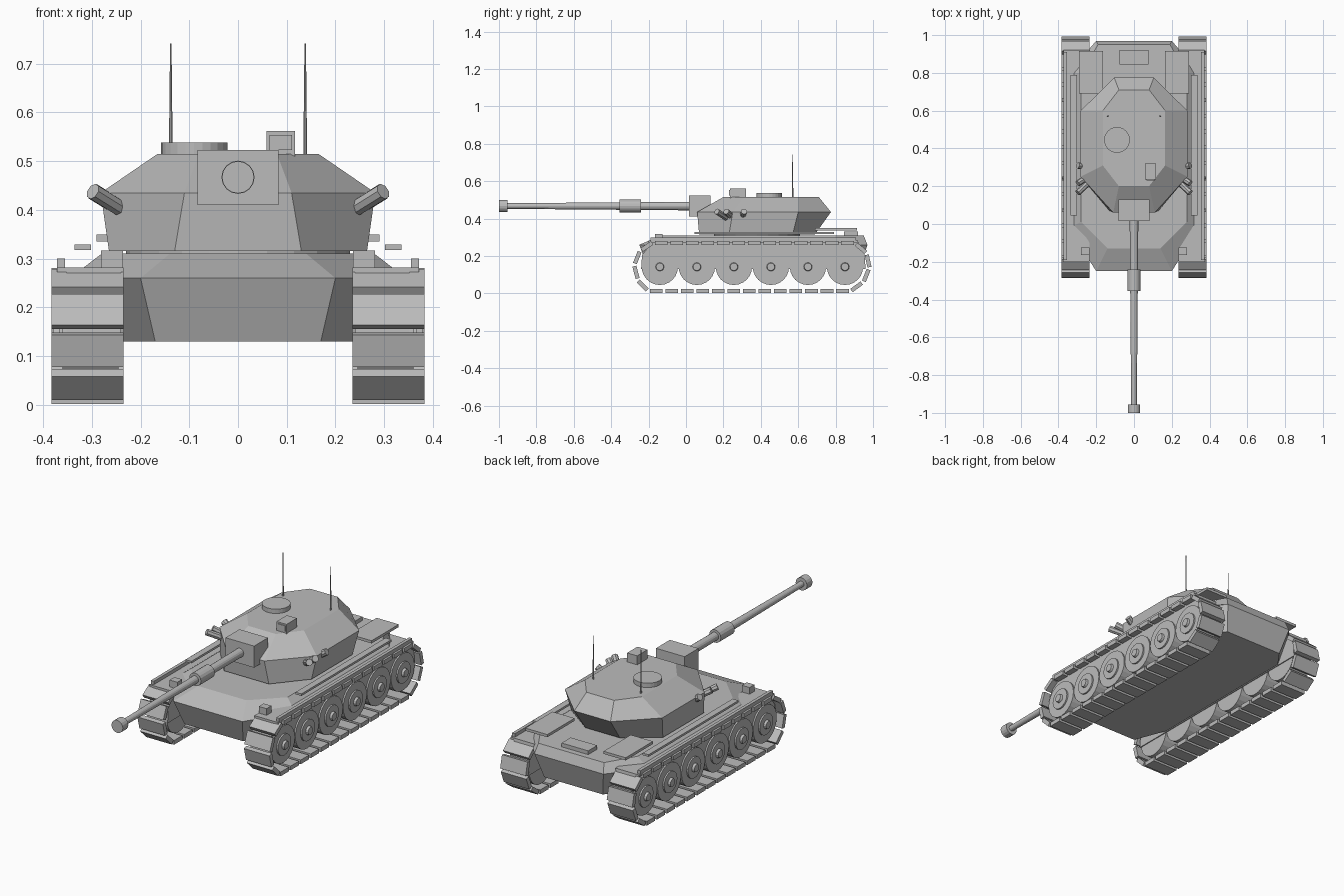
import bpy, bmesh, math
from mathutils import Vector, Matrix

if "Cube" in bpy.data.objects:
    bpy.data.objects.remove(bpy.data.objects["Cube"])

grey = bpy.data.materials.new("plain_grey")
grey.diffuse_color = (0.5, 0.5, 0.5, 1)
grey.use_nodes = True
grey.node_tree.nodes["Principled BSDF"].inputs["Base Color"].default_value = grey.diffuse_color


def finish(bm, name):
    bmesh.ops.recalc_face_normals(bm, faces=bm.faces[:])
    me = bpy.data.meshes.new(name)
    bm.to_mesh(me)
    bm.free()
    me.materials.append(grey)
    ob = bpy.data.objects.new(name, me)
    bpy.context.collection.objects.link(ob)
    return ob


def add_box(bm, lo, hi):
    lo, hi = Vector(lo), Vector(hi)
    m = Matrix.Translation((lo + hi) / 2) @ Matrix.Diagonal((*(hi - lo), 1))
    return bmesh.ops.create_cube(bm, size=1, matrix=m)["verts"]


def box(name, lo, hi):
    bm = bmesh.new()
    add_box(bm, lo, hi)
    return finish(bm, name)


def add_tube(bm, a, b, r1, r2, sides):
    a, b = Vector(a), Vector(b)
    q = (b - a).to_track_quat('Z', 'Y').to_matrix().to_4x4()
    bmesh.ops.create_cone(bm, cap_ends=True, segments=sides, radius1=r1, radius2=r2,
                          depth=(b - a).length, matrix=Matrix.Translation((a + b) / 2) @ q)


def tube(name, a, b, r1, r2=None, sides=16):
    bm = bmesh.new()
    add_tube(bm, a, b, r1, r1 if r2 is None else r2, sides)
    return finish(bm, name)


def loft(name, rings):
    """Stack horizontal outlines; each is (z, right-hand points front to back)."""
    bm = bmesh.new()
    loops = []
    for z, half in rings:
        pts = half + [(-x, y) for x, y in reversed(half)]
        loops.append([bm.verts.new((x, y, z)) for x, y in pts])
    n = len(loops[0])
    for lower, upper in zip(loops, loops[1:]):
        for i in range(n):
            j = (i + 1) % n
            bm.faces.new((lower[i], lower[j], upper[j], upper[i]))
    bm.faces.new(loops[0])
    bm.faces.new(loops[-1])
    return finish(bm, name)


# Hull: tub between the tracks and wider sloped deck
loft("lower_hull", [
    (0.13, [(0.17, -0.20), (0.235, -0.03), (0.235, 0.84), (0.17, 0.93)]),
    (0.26, [(0.20, -0.25), (0.235, -0.19), (0.235, 0.92), (0.20, 0.97)])])
loft("upper_hull", [
    (0.26, [(0.20, -0.25), (0.345, -0.02), (0.345, 0.80), (0.20, 0.97)]),
    (0.31, [(0.14, -0.13), (0.28, 0.01), (0.28, 0.80), (0.19, 0.95)])])

# Turret: faceted body on a ring
tube("turret_ring", (0, 0.38, 0.30), (0, 0.38, 0.32), 0.23, sides=24)
loft("turret", [
    (0.316, [(0.13, 0.07), (0.265, 0.23), (0.265, 0.57), (0.10, 0.69)]),
    (0.435, [(0.11, 0.06), (0.282, 0.25), (0.282, 0.60), (0.105, 0.775)]),
    (0.515, [(0.08, 0.20), (0.165, 0.31), (0.165, 0.60), (0.08, 0.71)])])
box("mantlet", (-0.083, 0.015, 0.41), (0.083, 0.13, 0.523))

# Gun
GZ = 0.467
tube("gun_base", (0, 0.03, GZ), (0, -0.25, GZ), 0.023, 0.021)
tube("gun_sleeve", (0, -0.24, GZ), (0, -0.355, GZ), 0.034)
tube("gun_barrel", (0, -0.35, GZ), (0, -0.96, GZ), 0.02, 0.015)
tube("muzzle", (0, -0.955, GZ), (0, -1.0, GZ), 0.033)

# Roof fittings
tube("cupola", (-0.09, 0.445, 0.51), (-0.09, 0.445, 0.538), 0.068, sides=24)
box("sight", (0.059, 0.235, 0.508), (0.117, 0.32, 0.562))
box("sight_window", (0.065, 0.231, 0.523), (0.111, 0.236, 0.554))
box("engine_hatch", (-0.077, 0.845, 0.305), (0.077, 0.92, 0.33))

# Centre line of one track in the y-z plane
PATH = [Vector(p) for p in [(-0.20, 0.012), (0.88, 0.012), (0.953, 0.065), (0.985, 0.15),
                            (0.96, 0.225), (0.90, 0.27), (-0.19, 0.27), (-0.247, 0.225),
                            (-0.277, 0.15), (-0.255, 0.065)]]


def path_point(d):
    for a, b in zip(PATH, PATH[1:] + PATH[:1]):
        length = (b - a).length
        if d <= length:
            return a.lerp(b, d / length)
        d -= length
    return PATH[0].copy()


TOTAL = sum((b - a).length for a, b in zip(PATH, PATH[1:] + PATH[:1]))
COUNT = 34

for s, side in ((1, "right"), (-1, "left")):
    # Track shoes
    bm = bmesh.new()
    step = TOTAL / COUNT
    for i in range(COUNT):
        p = path_point(i * step + 0.005)
        q = path_point(((i + 0.85) * step + 0.005) % TOTAL)
        mid, d = (p + q) / 2, q - p
        m = (Matrix.Translation((s * 0.309, mid.x, mid.y))
             @ Matrix.Rotation(math.atan2(d.y, d.x), 4, 'X')
             @ Matrix.Diagonal((0.148, 0.068, 0.022, 1)))
        bmesh.ops.create_cube(bm, size=1, matrix=m)
    finish(bm, side + "_track")

    # Side plate above the wheels
    profile = [(-0.24, 0.13), (-0.235, 0.205), (-0.20, 0.25), (-0.20, 0.28),
               (0.92, 0.28), (0.925, 0.25), (0.955, 0.21), (0.96, 0.13)]
    bm = bmesh.new()
    inner = bm.faces.new([bm.verts.new((s * 0.24, y, z)) for y, z in profile])
    ext = bmesh.ops.extrude_face_region(bm, geom=[inner])
    bmesh.ops.translate(bm, vec=(s * 0.112, 0, 0),
                        verts=[v for v in ext["geom"] if isinstance(v, bmesh.types.BMVert)])
    bm.faces.new([v for v in inner.verts]) if not inner.is_valid else None
    finish(bm, side + "_side_plate")

    # Road wheels with hubs
    bm = bmesh.new()
    for i in range(6):
        y = -0.14 + i * 0.198
        add_tube(bm, (s * 0.245, y, 0.142), (s * 0.36, y, 0.142), 0.097, 0.097, 24)
        add_tube(bm, (s * 0.355, y, 0.142), (s * 0.368, y, 0.142), 0.055, 0.055, 20)
        add_tube(bm, (s * 0.36, y, 0.142), (s * 0.38, y, 0.142), 0.025, 0.02, 12)
    finish(bm, side + "_wheels")

    def pair(name, lo, hi):
        box(side + name, (min(s * lo[0], s * hi[0]), lo[1], lo[2]),
            (max(s * lo[0], s * hi[0]), hi[1], hi[2]))

    # Fender, rails, headlight and deck plates
    pair("_fender", (0.235, -0.20, 0.272), (0.372, 0.92, 0.282))
    pair("_fender_rail", (0.355, -0.19, 0.28), (0.372, 0.91, 0.30))
    pair("_headlight", (0.236, -0.165, 0.28), (0.281, -0.125, 0.317))
    pair("_stowage_plate", (0.302, 0.045, 0.318), (0.336, 0.79, 0.329))
    pair("_rear_deck_plate", (0.163, 0.69, 0.335), (0.291, 0.915, 0.349))

    # Antenna
    tube(side + "_antenna", (s * 0.138, 0.57, 0.51), (s * 0.138, 0.57, 0.742), 0.004, 0.0015, 8)

    # Smoke launchers
    bm = bmesh.new()
    for y0, y1 in ((0.215, 0.165), (0.25, 0.215), (0.30, 0.31)):
        add_tube(bm, (s * 0.245, y0, 0.405), (s * 0.298, y1, 0.438), 0.017, 0.017, 8)
    finish(bm, side + "_smoke_launchers")
